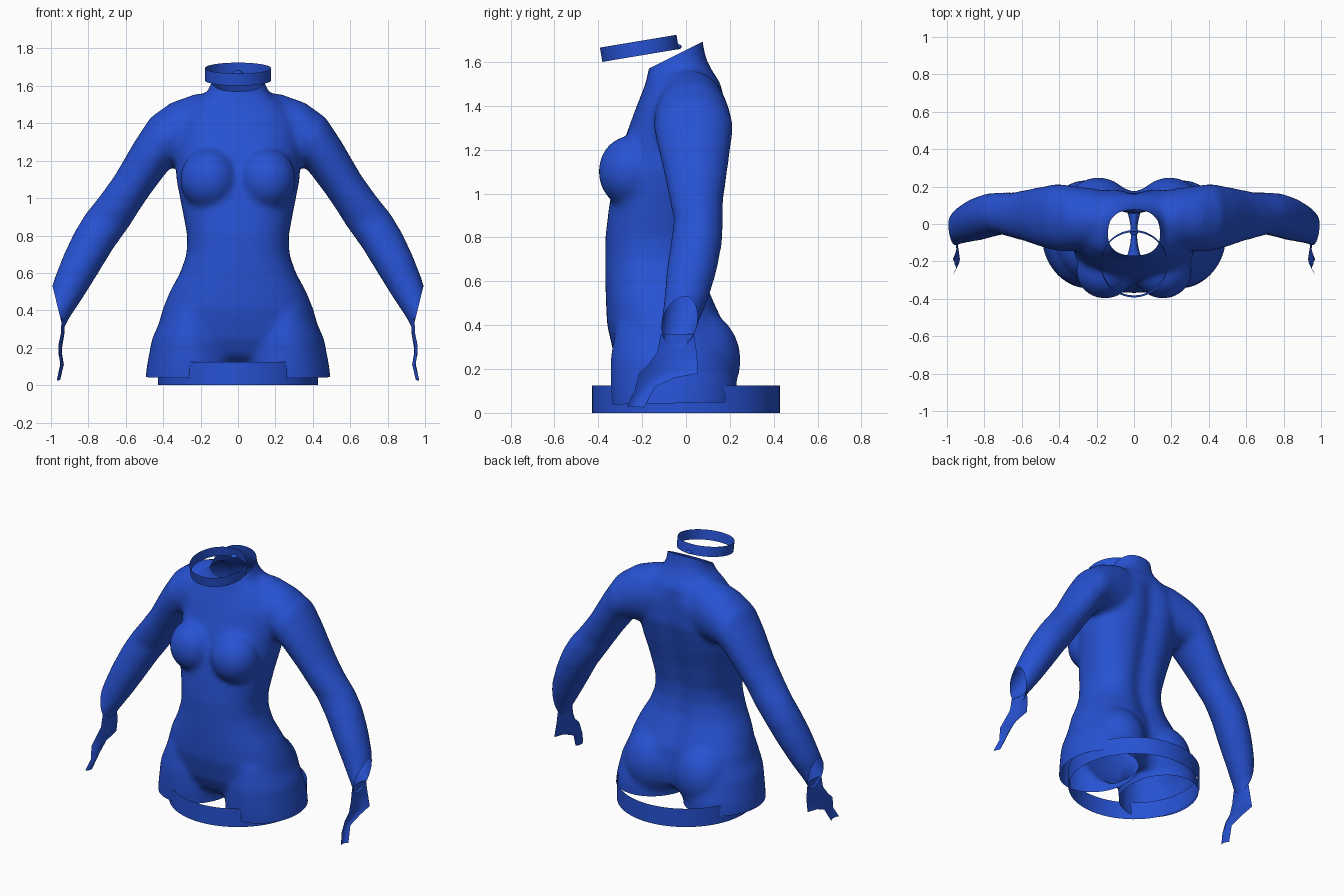
import bpy, bmesh
from math import cos, sin, pi, exp, radians
from mathutils import Vector, Matrix

cube = bpy.data.objects.get("Cube")
if cube:
    bpy.data.objects.remove(cube, do_unlink=True)

blue = bpy.data.materials.new("royal blue")
blue.use_nodes = True
blue.diffuse_color = (0.02, 0.085, 0.65, 1)
blue.node_tree.nodes["Principled BSDF"].inputs["Base Color"].default_value = blue.diffuse_color


def make_object(name, bm):
    mesh = bpy.data.meshes.new(name)
    bm.to_mesh(mesh)
    bm.free()
    mesh.materials.append(blue)
    ob = bpy.data.objects.new(name, mesh)
    bpy.context.scene.collection.objects.link(ob)
    return ob


def smooth(ob):
    for p in ob.data.polygons:
        p.use_smooth = True


def loft(bm, rings, caps=True):
    rows = [[bm.verts.new(p) for p in r] for r in rings]
    n = len(rows[0])
    for a, b in zip(rows, rows[1:]):
        for i in range(n):
            j = (i + 1) % n
            bm.faces.new((a[i], a[j], b[j], b[i]))
    if caps:
        bm.faces.new(rows[0])
        bm.faces.new(rows[-1])


def signed_pow(v, e):
    return abs(v) ** e * (1 if v > 0 else -1)


def torso_ring(z, w, front, back, n=48):
    # Rounded-box section with a groove along the spine
    mid, depth = (front + back) / 2, (back - front) / 2
    pts = []
    for i in range(n):
        a = 2 * pi * i / n
        x = w * signed_pow(cos(a), 0.85)
        y = mid + depth * signed_pow(sin(a), 0.85)
        if sin(a) > 0 and z < 1.5:
            y -= 0.035 * exp(-(x / 0.07) ** 2)
        pts.append((x, y, z))
    return pts


def limb_ring(s, inner, outer, y0, y1, n=32):
    # Oval between an inner and an outer (x, z) point
    a, b = Vector((inner[0], 0, inner[1])), Vector((outer[0], 0, outer[1]))
    pts = []
    for i in range(n):
        t = 2 * pi * i / n
        p = (a + b) / 2 + (b - a) / 2 * cos(t)
        pts.append((s * p.x, (y0 + y1) / 2 + (y1 - y0) / 2 * sin(t), p.z))
    return pts


def blob(bm, centre, radii):
    bmesh.ops.create_uvsphere(bm, u_segments=32, v_segments=20, radius=1,
                              matrix=Matrix.Translation(centre) @ Matrix.Diagonal((*radii, 1)))


# Torso: height, half width, front, back
torso = [
    (0.10, .30, -.20, .15), (0.16, .41, -.28, .20), (0.25, .445, -.325, .21),
    (0.40, .405, -.36, .185), (0.50, .365, -.365, .14), (0.60, .31, -.368, .10),
    (0.70, .275, -.368, .085), (0.80, .272, -.368, .09), (0.95, .30, -.35, .12),
    (1.10, .33, -.32, .16), (1.25, .335, -.28, .195), (1.40, .33, -.225, .195),
    (1.50, .26, -.185, .16), (1.56, .17, -.172, .12), (1.62, .14, -.16, .09),
    (1.70, .135, -.15, .075), (1.78, .135, -.15, .075)]
# Arm: inner point, outer point, front, back
arm = [
    ((.10, 1.18), (.10, 1.56), -.13, .17), ((.22, 1.16), (.22, 1.56), -.14, .19),
    ((.31, 1.16), (.36, 1.51), -.145, .205), ((.35, 1.17), (.47, 1.43), -.145, .215),
    ((.38, 1.14), (.555, 1.30), -.13, .205), ((.47, 1.02), (.66, 1.12), -.095, .185),
    ((.53, .93), (.74, 1.01), -.075, .17), ((.58, .85), (.82, .91), -.055, .17),
    ((.66, .74), (.88, .81), -.07, .165), ((.74, .61), (.94, .68), -.09, .14),
    ((.82, .48), (.99, .55), -.10, .10), ((.90, .36), (1.01, .46), -.115, .055),
    ((.95, .26), (1.04, .38), -.12, .03)]
# Thigh: height, centre x, radius x, front, back
thigh = [(.52, .24, .08, -.20, .05), (.40, .25, .14, -.32, .14), (.25, .25, .21, -.345, .20),
         (.12, .25, .235, -.345, .235), (.05, .255, .24, -.34, .235), (-.06, .255, .24, -.335, .23)]

bm = bmesh.new()
loft(bm, [torso_ring(*r) for r in torso])
for s in (-1, 1):
    loft(bm, [limb_ring(s, *r) for r in arm])
    loft(bm, [limb_ring(s, (x - r, z), (x + r, z), f, b) for z, x, r, f, b in thigh])
    blob(bm, (s * 0.155, -0.25, 1.10), (0.155, 0.15, 0.165))   # chest
    blob(bm, (s * 0.19, 0.03, 0.24), (0.20, 0.22, 0.24))       # seat
bmesh.ops.recalc_face_normals(bm, faces=bm.faces)
body = make_object("body", bm)

# Fuse the volumes into one skin and soften the joins
mod = body.modifiers.new("fuse", 'REMESH')
mod.mode = 'VOXEL'
mod.voxel_size = 0.016
mod = body.modifiers.new("soften", 'SMOOTH')
mod.factor = 0.5
mod.iterations = 14
bpy.context.view_layer.update()
skin = bpy.data.meshes.new_from_object(body.evaluated_get(bpy.context.evaluated_depsgraph_get()))
body.modifiers.clear()
body.data = skin
if not skin.materials:
    skin.materials.append(blue)

# Open the hips, the neck and the slanted wrists
bm = bmesh.new()
bm.from_mesh(skin)
cuts = [((0, 0, 0.045), (0, 0.02, -1)), ((0, 0, 1.655), (0, -0.5, 1)),
        ((0.935, 0, 0.3), (0.97, 0, -0.24)), ((-0.935, 0, 0.3), (-0.97, 0, -0.24))]
for co, no in cuts:
    bmesh.ops.bisect_plane(bm, geom=bm.verts[:] + bm.edges[:] + bm.faces[:],
                           plane_co=co, plane_no=no, clear_outer=True)
bm.to_mesh(skin)
bm.free()
smooth(body)

# Hands: thin cupped strips, front edge and back edge as (y, z)
hand = [((-.115, .36), (.035, .36), .935), ((-.13, .28), (.05, .27), .937),
        ((-.17, .22), (.055, .18), .95), ((-.215, .18), (-.05, .16), .95),
        ((-.235, .10), (-.14, .12), .94), ((-.27, .03), (-.19, .025), .96)]
for s, name in ((1, "left_hand"), (-1, "right_hand")):
    bm = bmesh.new()
    rows = []
    for f, b, x in hand:
        row = []
        for i in range(7):
            t = i / 6
            cup = 0.018 * (4 * t * (1 - t) - 0.5)
            row.append(bm.verts.new((s * (x - cup), f[0] + (b[0] - f[0]) * t, f[1] + (b[1] - f[1]) * t)))
        rows.append(row)
    for a, b in zip(rows, rows[1:]):
        for i in range(6):
            quad = (a[i], a[i + 1], b[i + 1], b[i])
            bm.faces.new(quad if s > 0 else quad[::-1])
    smooth(make_object(name, bm))


# Open bands: hip ring and tilted neck ring
def band(name, radius, height, matrix):
    bm = bmesh.new()
    loft(bm, [[(radius * cos(2 * pi * i / 64), radius * sin(2 * pi * i / 64), z) for i in range(64)]
              for z in (0, height)], caps=False)
    bm.transform(matrix)
    smooth(make_object(name, bm))


band("hip_ring", 0.428, 0.125, Matrix.Identity(4))
band("neck_ring", 0.177, 0.066, Matrix.Translation((0, -0.207, 1.63)) @ Matrix.Rotation(radians(9.5), 4, 'X'))

# Small stud at the back of the neck ring
bm = bmesh.new()
blob(bm, (0, -0.04, 1.67), (0.024, 0.02, 0.012))
smooth(make_object("ring_stud", bm))
